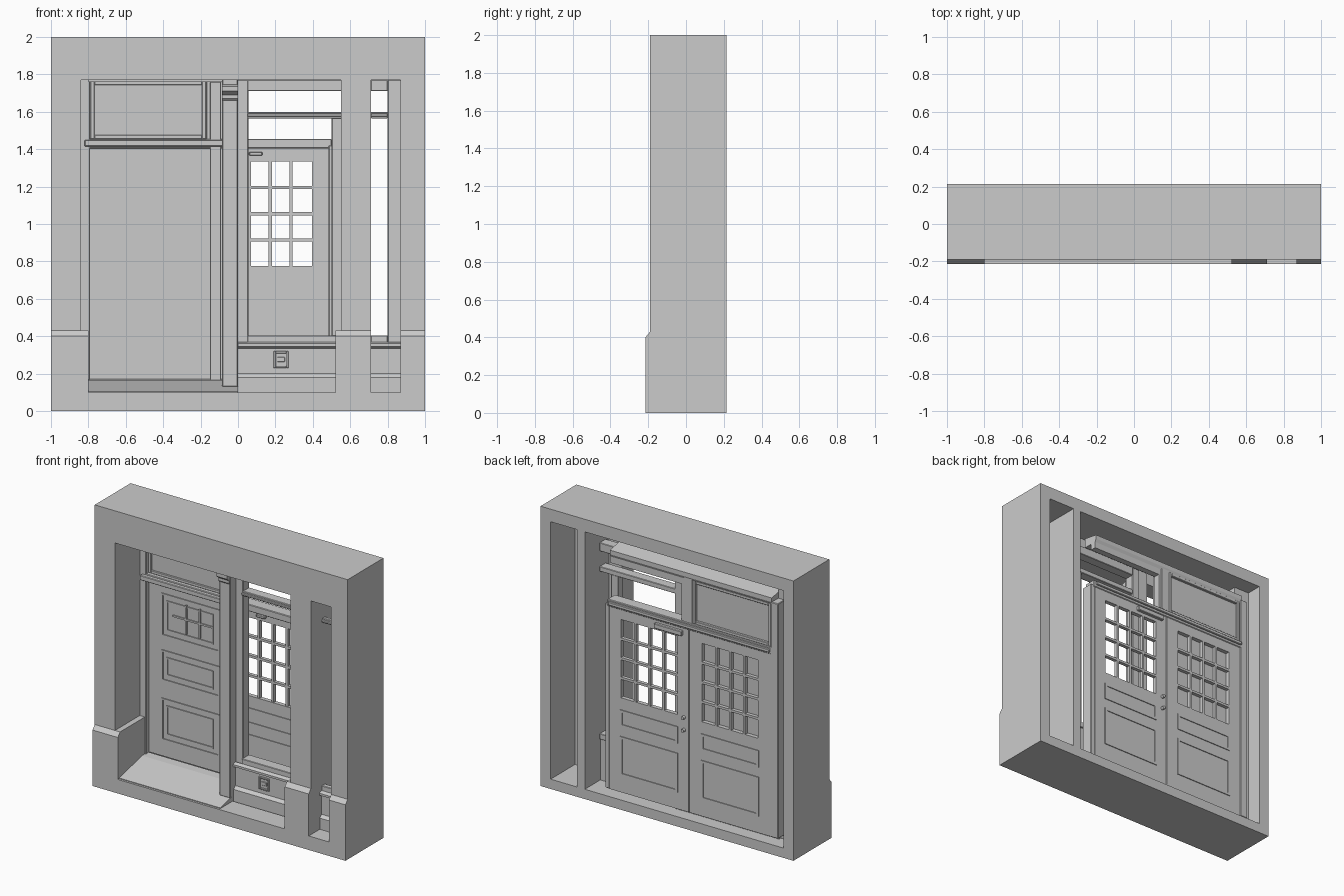
import bpy, bmesh

if "Cube" in bpy.data.objects:
    bpy.data.objects.remove(bpy.data.objects["Cube"])

# ---------- helpers ----------
def part(name, boxes, bevel=0.0):
    """One object from boxes given as (x0, x1, y0, y1, z0, z1)."""
    bm = bmesh.new()
    for x0, x1, y0, y1, z0, z1 in boxes:
        v = bmesh.ops.create_cube(bm, size=1)["verts"]
        bmesh.ops.scale(bm, vec=(x1 - x0, y1 - y0, z1 - z0), verts=v)
        bmesh.ops.translate(bm, vec=((x0 + x1) / 2, (y0 + y1) / 2, (z0 + z1) / 2), verts=v)
    return finish(name, bm, bevel)

def prism(name, profile, x0, x1):
    """Extrude a (y, z) profile along x."""
    bm = bmesh.new()
    f = bm.faces.new([bm.verts.new((x0, y, z)) for y, z in profile])
    g = bmesh.ops.extrude_face_region(bm, geom=[f])["geom"]
    bmesh.ops.translate(bm, vec=(x1 - x0, 0, 0), verts=[e for e in g if isinstance(e, bmesh.types.BMVert)])
    bmesh.ops.recalc_face_normals(bm, faces=bm.faces)
    return finish(name, bm)

def finish(name, bm, bevel=0.0):
    me = bpy.data.meshes.new(name)
    bm.to_mesh(me)
    bm.free()
    ob = bpy.data.objects.new(name, me)
    bpy.context.collection.objects.link(ob)
    if bevel:
        m = ob.modifiers.new("bevel", "BEVEL")
        m.width, m.segments = bevel, 1
    return ob

def ring(x0, x1, z0, z1, w, y0, y1):
    """Four boxes forming a rectangular moulding."""
    return [(x0, x0 + w, y0, y1, z0, z1), (x1 - w, x1, y0, y1, z0, z1),
            (x0 + w, x1 - w, y0, y1, z0, z0 + w), (x0 + w, x1 - w, y0, y1, z1 - w, z1)]

def bars(x0, x1, z0, z1, cols, rows, w, y0, y1):
    """Glazing bars dividing a rectangle."""
    out = []
    for i in range(1, cols):
        x = x0 + (x1 - x0) * i / cols
        out.append((x - w / 2, x + w / 2, y0, y1, z0, z1))
    for j in range(1, rows):
        z = z0 + (z1 - z0) * j / rows
        out.append((x0, x1, y0, y1, z - w / 2, z + w / 2))
    return out

# ---------- wall block with plinth, hollowed from front and back ----------
wall = prism("wall", [(-.215, 0), (.215, 0), (.215, 2), (-.19, 2), (-.19, .43), (-.215, .40)], -1, 1)
cuts = [
    (-.84, .55, -.4, .15, .43, 1.77),    # main opening above plinth
    (-.80, .52, -.4, .15, .10, .50),     # main opening between plinths
    (.71, .87, -.4, .15, .10, 1.77),     # narrow side opening
    (-.92, .65, .10, .4, .07, 1.91),     # rear cavity
    (-.80, .65, -.06, .2, .07, 1.91),    # deeper part of rear cavity
    (.71, .92, -.06, .4, .07, 1.91),     # rear side slot
]
cutters = []
for c in cuts:
    k = part("cutter", [c])
    k.hide_render = True
    cutters.append(k)
    m = wall.modifiers.new("cut", "BOOLEAN")
    m.operation, m.object, m.solver = "DIFFERENCE", k, "EXACT"
dg = bpy.context.evaluated_depsgraph_get()
hollow = bpy.data.meshes.new_from_object(wall.evaluated_get(dg))
wall.modifiers.clear()
wall.data = hollow
for k in cutters:
    bpy.data.objects.remove(k)

# ---------- sloping doorstep ----------
prism("doorstep", [(-.20, .06), (.12, .06), (.12, .17), (.06, .165), (-.20, .105)], -.82, 0)

# ---------- doors ----------
def door_leaf(name, x0, x1, wx0, wx1):
    """Glazed door: frame, 4 x 4 panes, two raised panels on both sides."""
    y0, y1, wz0, wz1 = .14, .17, .775, 1.335
    b = [(x0, wx0, y0, y1, .10, 1.41), (wx1, x1, y0, y1, .10, 1.41),
         (wx0, wx1, y0, y1, .10, wz0), (wx0, wx1, y0, y1, wz1, 1.41)]
    b += bars(wx0, wx1, wz0, wz1, 4, 4, .017, y0 + .005, y1)
    part(name, b)
    trim = []
    for a, c in ((y0 - .006, y0), (y1, y1 + .006)):
        for z0, z1 in ((.57, .69), (.22, .50)):
            trim += ring(wx0 - .005, wx1 + .005, z0, z1, .018, a, c)
    part(name + "_mouldings", trim)

door_leaf("right_door", -.14, .485, -.05, .395)
door_leaf("left_door", -.79, -.145, -.69, -.245)

# closed front skin of the left door
part("left_door_front", [(-.79, -.15, .125, .141, .17, 1.41)])
skin = []
for z0, z1 in ((1.03, 1.335), (.71, .93), (.285, .585)):
    skin += ring(-.69, -.23, z0, z1, .012, .118, .125)
    skin += ring(-.65, -.28, z0 + .045, z1 - .045, .010, .118, .125)
skin += bars(-.60, -.28, 1.09, 1.30, 3, 2, .012, .117, .125)
part("left_door_panels", skin)

# ---------- door frame and transoms ----------
part("door_jambs", [(-.85, -.79, .09, .175, .10, 1.78), (-.15, -.09, .085, .139, .12, 1.76),
                    (.485, .52, .08, .17, .10, 1.42), (-.17, -.10, .10, .17, 1.45, 1.78)], .004)
part("transom_bar", [(-.83, .50, .09, .175, 1.405, 1.455), (-.82, -.08, .06, .09, 1.415, 1.45),
                     (-.79, .485, .175, .19, 1.42, 1.445)], .004)
prism("head_frame", [(.06, 1.76), (.165, 1.76), (.175, 1.78), (.175, 1.81), (.06, 1.83)], -.80, .48)
part("left_transom_panel", [(-.79, -.16, .125, .15, 1.45, 1.77)]
     + ring(-.79, -.17, 1.455, 1.765, .022, .115, .168), .003)
part("right_transom_sash", [(-.10, -.08, .12, .165, 1.455, 1.76), (-.08, .48, .12, .165, 1.715, 1.76)])

# door closer, knob and lock
part("door_closer", [(-.10, .12, .17, .195, 1.355, 1.39), (.06, .13, .115, .14, 1.365, 1.385)], .004)
for n, z in (("door_knob", .77), ("door_lock", .68)):
    bpy.ops.mesh.primitive_cylinder_add(vertices=16, radius=.012, depth=.025,
                                        location=(-.105, .18, z), rotation=(1.5708, 0, 0))
    bpy.context.object.name = n
    bpy.ops.object.shade_smooth_by_angle()

# ---------- centre post with cap ----------
part("centre_post", [(-.085, 0, -.09, .04, .13, 1.78)], .005)
prism("post_cap", [(-.09, 1.66), (-.10, 1.67), (-.10, 1.69), (-.125, 1.71), (-.125, 1.735), (-.09, 1.745)], -.085, 0)

# ---------- front window frame, running behind the pillar ----------
part("window_frame", [(-.005, .055, -.02, .05, .36, 1.77), (.50, .56, .0, .05, .36, 1.57),
                      (.80, .875, -.06, -.035, .36, 1.77)], .004)
for n, x0, x1, y0, y1 in (("main", .05, .65, -.02, .05), ("side", .71, .80, -.06, -.035)):
    part(n + "_window_rails", [(x0, x1, y0, y1, 1.71, 1.77), (x0, x1, y0, y1, 1.565, 1.60),
                               (x0, x1, y0 - .01, y1, .365, .405),
                               (x0, x1, y0 - .015, y0, 1.575, 1.59)], .003)

# ---------- base panel below the window ----------
for n, x0, x1, y0, y1, e in (("main", 0, .65, -.03, .04, .55), ("side", .71, .87, -.07, -.035, .87)):
    part(n + "_base_panel", [(x0, x1, y0, y1, .07, .365)])
    prism(n + "_base_ledge", [(y0, .09), (y0 - .02, .09), (y0 - .02, .18), (y0, .20)], x0, e)
    prism(n + "_window_sill", [(y0, .335), (y0 - .025, .345), (y0 - .025, .36), (y0, .37)], x0, e)
part("mail_slot", ring(.19, .27, .23, .32, .012, -.04, -.03) + [(.21, .25, -.037, -.03, .262, .288)], .002)
